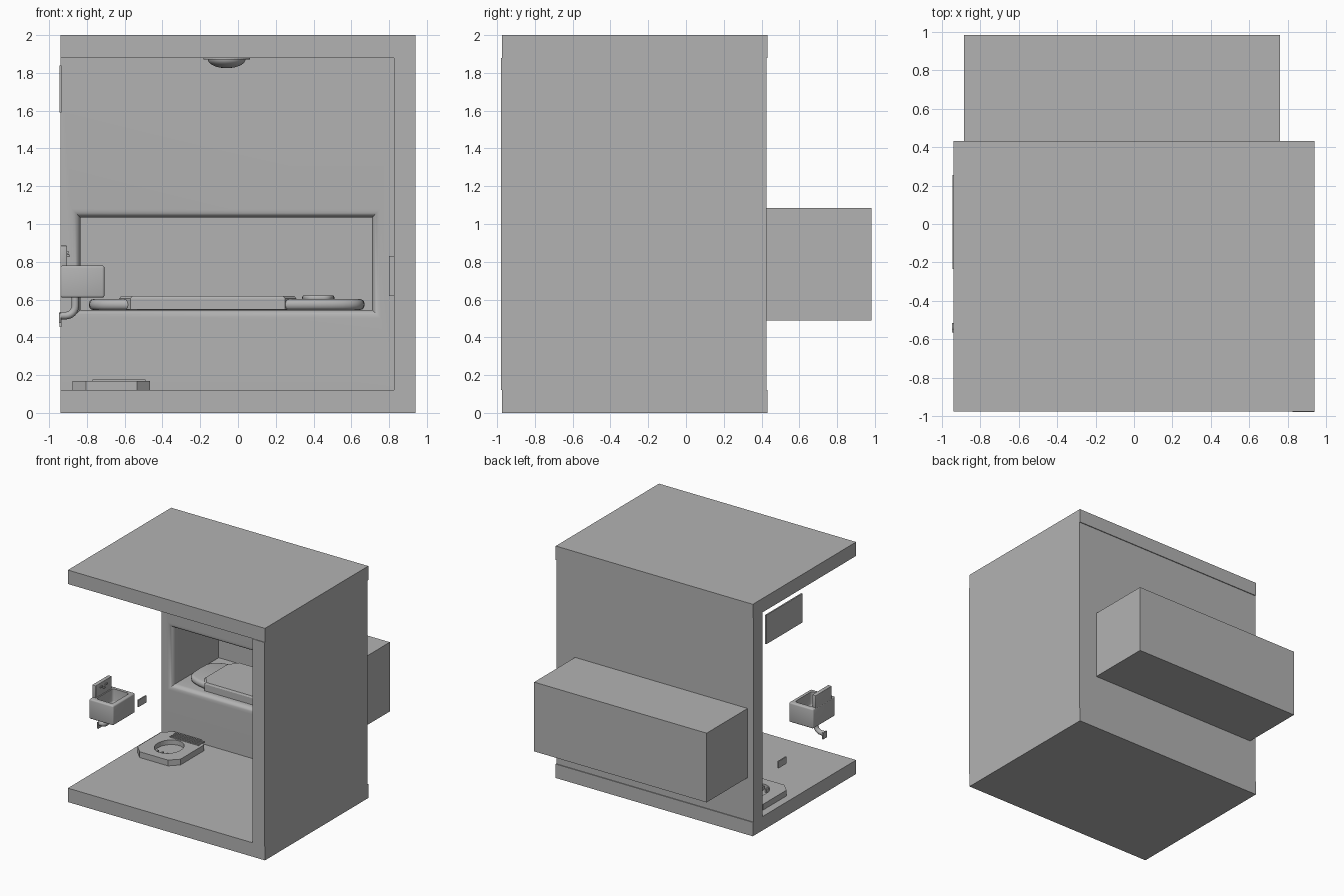
import bpy, bmesh, math
from mathutils import Vector

old = bpy.data.objects.get("Cube")
if old:
    bpy.data.objects.remove(old, do_unlink=True)

GREY = (0.45, 0.45, 0.45, 1)
mat = bpy.data.materials.new("plain grey")
mat.use_nodes = True
mat.diffuse_color = GREY
mat.node_tree.nodes["Principled BSDF"].inputs["Base Color"].default_value = GREY


def select(ob):
    bpy.ops.object.select_all(action='DESELECT')
    ob.select_set(True)
    bpy.context.view_layer.objects.active = ob


def finish(name, bm, bevel=0, smooth=False):
    bmesh.ops.recalc_face_normals(bm, faces=bm.faces)
    me = bpy.data.meshes.new(name)
    bm.to_mesh(me)
    bm.free()
    me.materials.append(mat)
    ob = bpy.data.objects.new(name, me)
    bpy.context.collection.objects.link(ob)
    select(ob)
    if bevel:
        m = ob.modifiers.new("bevel", 'BEVEL')
        m.width, m.segments, m.limit_method = bevel, 3, 'ANGLE'
        bpy.ops.object.modifier_apply(modifier="bevel")
    if smooth or bevel:
        bpy.ops.object.shade_smooth_by_angle(angle=math.radians(35))
    return ob


def loft(name, rings, bevel=0, smooth=False):
    """Closed skin through rings that all have the same point count."""
    bm = bmesh.new()
    vs = [[bm.verts.new(p) for p in r] for r in rings]
    n = len(rings[0])
    for a, b in zip(vs, vs[1:]):
        for i in range(n):
            bm.faces.new((a[i], a[(i + 1) % n], b[(i + 1) % n], b[i]))
    bm.faces.new(vs[0])
    bm.faces.new(vs[-1])
    return finish(name, bm, bevel, smooth)


def prism(name, outline, z0, z1, bevel=0):
    return loft(name, [[(x, y, z) for x, y in outline] for z in (z0, z1)], bevel)


def box(name, x0, x1, y0, y1, z0, z1, bevel=0):
    return prism(name, [(x0, y0), (x1, y0), (x1, y1), (x0, y1)], z0, z1, bevel)


def oval(cx, cy, rx, ry, power=1.0, n=40):
    pts = []
    for i in range(n):
        c, s = math.cos(math.tau * i / n), math.sin(math.tau * i / n)
        pts.append((cx + rx * math.copysign(abs(c) ** power, c),
                    cy + ry * math.copysign(abs(s) ** power, s)))
    return pts


def chamfered(x0, x1, y0, y1, c, d):
    return [(x0 + c, y0), (x1 - c, y0), (x1, y0 + d), (x1, y1 - d),
            (x1 - c, y1), (x0 + c, y1), (x0, y1 - d), (x0, y0 + d)]


def cut(ob, cutter, smooth=False):
    m = ob.modifiers.new("cut", 'BOOLEAN')
    m.object, m.solver = cutter, 'EXACT'
    select(ob)
    bpy.ops.object.modifier_apply(modifier="cut")
    if smooth:
        bpy.ops.object.shade_smooth_by_angle(angle=math.radians(35))


def discard(ob):
    bpy.data.objects.remove(ob, do_unlink=True)


# Room shell
box("floor", -.94, .94, -.975, .432, 0, .12)
box("ceiling", -.94, .94, -.975, .432, 1.88, 2)
box("side_wall", .825, .94, -.98, .425, .12, 1.88)
back_wall = box("back_wall", -.94, .825, .30, .425, .12, 1.88)
niche = box("sleeping_niche", -.885, .76, .425, .983, .488, 1.085)

# Niche hollow with a rounded lip where it meets the room
R = .045
steps = [(.2, R)] + [(.30 + R - R * math.cos(t), R - R * math.sin(t))
                     for t in [math.pi / 2 * i / 6 for i in range(7)]] + [(.93, 0)]
hollow = loft("niche_cutter", [
    [(-.835 - o, y, .545 - o), (.71 + o, y, .545 - o),
     (.71 + o, y, 1.035 + o), (-.835 - o, y, 1.035 + o)] for y, o in steps])
cut(back_wall, hollow, True)
cut(niche, hollow)
discard(hollow)

# Bed in the niche
prism("mattress", oval(-.06, .59, .73, .23, .5), .545, .602, .024)
blanket = chamfered(-.63, .31, .36, .82, .06, .08)
loft("blanket", [[(x, y, .548) for x, y in blanket],
                 [(x, y, .605) for x, y in blanket],
                 [(x * .97 - .005, y * .97 + .018, .62) for x, y in blanket]])
prism("pillow", oval(.425, .59, .085, .15, .6), .595, .622, .01)

# Ceiling lamp
prism("lamp_rim", oval(-.06, -.335, .123, .123), 1.872, 1.88)
loft("lamp_dome", [[(x, y, 1.873 - .048 * math.sin(a)) for x, y in
                    oval(-.06, -.335, .1 * math.cos(a), .1 * math.cos(a))]
                   for a in [1.5 * i / 8 for i in range(9)]], smooth=True)

# Wash basin with splash plate, tap and drain
basin = box("basin", -.94, -.707, -.69, -.39, .61, .78, .012)
bowl = box("bowl_cutter", -.895, -.74, -.655, -.425, .66, .9, .02)
cut(basin, bowl, True)
discard(bowl)
box("splash_plate", -.94, -.905, -.645, -.425, .77, .885, .004)
box("tap_spout", -.906, -.892, -.55, -.53, .825, .84, .003)
for side in (-1, 1):
    y = -.54 + side * .035
    box("tap_handle", -.906, -.897, y - .012, y + .012, .845, .857)

drain = bpy.data.curves.new("drain_pipe", 'CURVE')
drain.dimensions = '3D'
drain.bevel_depth, drain.bevel_resolution, drain.use_fill_caps = .02, 4, True
path = [Vector((-.862, -.54, .62)), Vector((-.862, -.54, .575))]
path += [Vector((-.912 + .05 * math.cos(a), -.54, .565 - .05 * math.sin(a)))
         for a in [math.pi / 2 * i / 6 for i in range(7)]] + [Vector((-.945, -.54, .515))]
spline = drain.splines.new('POLY')
spline.points.add(len(path) - 1)
for p, co in zip(spline.points, path):
    p.co = (*co, 1)
drain.materials.append(mat)
bpy.context.collection.objects.link(bpy.data.objects.new("drain_pipe", drain))
box("drain_flange", -.948, -.938, -.565, -.515, .475, .53)

# Small fittings on the walls
box("upper_panel", -.946, -.934, -.235, .255, 1.59, 1.84)
box("small_plate", -.944, -.934, -.02, .085, .455, .515)
box("side_fitting", .80, .826, -.3, -.05, .62, .83)

# Floor pan with an oval basin and ribbed treads
pan = prism("floor_pan", chamfered(-.875, -.465, -.19, .27, .07, .07), .12, .17)
hole = prism("pan_cutter", oval(-.67, .02, .11, .13), .13, .3)
cut(pan, hole)
discard(hole)
for i in range(4):
    y = .165 + i * .024
    box("pan_rib", -.77, -.49, y, y + .012, .165, .176)
for i in range(3):
    x = -.72 + i * .05
    box("pan_step", x - .008, x + .008, -.1, -.06, .13, .16)
